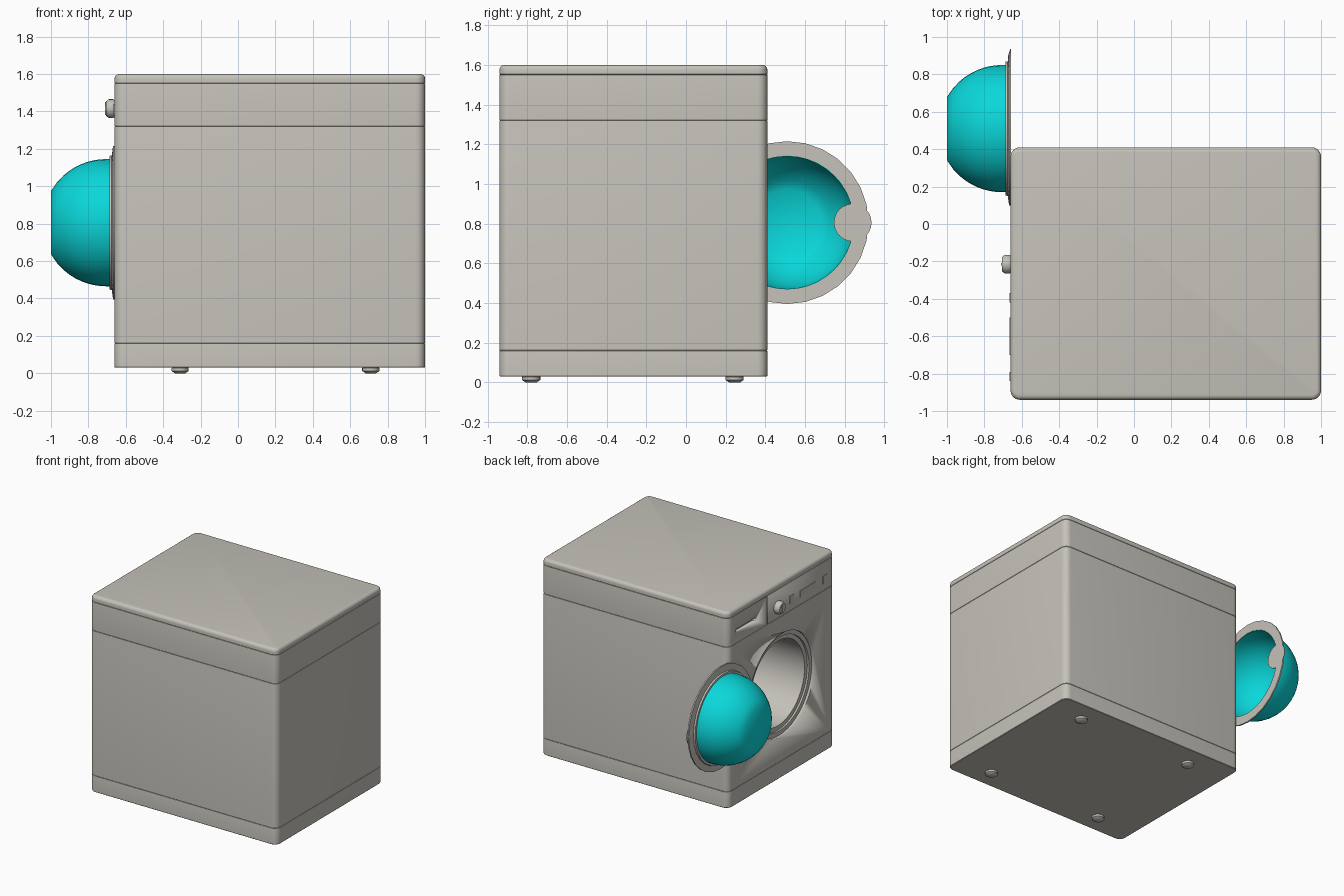
import bpy, bmesh
from math import sin, cos, pi, sqrt, radians
from mathutils import Matrix, Vector

if "Cube" in bpy.data.objects:
    bpy.data.objects.remove(bpy.data.objects["Cube"])


def material(name, colour):
    m = bpy.data.materials.new(name)
    m.use_nodes = True
    m.diffuse_color = (*colour, 1)
    m.node_tree.nodes["Principled BSDF"].inputs["Base Color"].default_value = (*colour, 1)
    return m


GREY = material("warm grey enamel", (0.56, 0.54, 0.49))
CYAN = material("cyan glass", (0.003, 0.68, 0.70))

# Cabinet limits; the loading face looks towards -x
X0, X1, Y0, Y1 = -0.66, 1.0, -0.94, 0.41
DOOR_Y, DOOR_Z = 0.51, 0.805
HOLE_Y, HOLE_Z = -0.27, 0.77


def finish(name, bm, mat):
    bmesh.ops.recalc_face_normals(bm, faces=bm.faces)
    mesh = bpy.data.meshes.new(name)
    bm.to_mesh(mesh)
    bm.free()
    ob = bpy.data.objects.new(name, mesh)
    bpy.context.collection.objects.link(ob)
    mesh.materials.append(mat)
    bpy.ops.object.select_all(action="DESELECT")
    ob.select_set(True)
    bpy.context.view_layer.objects.active = ob
    bpy.ops.object.shade_smooth_by_angle(angle=radians(35))
    return ob


def block(bm, lo, hi):
    lo, hi = Vector(lo), Vector(hi)
    matrix = Matrix.Translation((lo + hi) / 2) @ Matrix.Diagonal((*(hi - lo), 1))
    bmesh.ops.create_cube(bm, size=1, matrix=matrix)


def slab(name, z0, z1, top_round=0.003):
    """Cabinet section with rounded upright corners and a softened rim."""
    bm = bmesh.new()
    block(bm, (X0, Y0, z0), (X1, Y1, z1))
    upright = [e for e in bm.edges if abs(e.verts[0].co.z - e.verts[1].co.z) > 0.01]
    bmesh.ops.bevel(bm, geom=upright, offset=0.05, segments=6, profile=0.5, affect="EDGES")
    for z, size, steps in ((z1, top_round, 4), (z0, 0.003, 1)):
        rim = [e for e in bm.edges if all(abs(v.co.z - z) < 1e-5 for v in e.verts)]
        bmesh.ops.bevel(bm, geom=rim, offset=size, segments=steps, profile=0.5, affect="EDGES")
    return finish(name, bm, GREY)


def lathe(name, profile, centre, mat, sides=32, closed=False):
    """Turn (radius, offset) points around an axis; axis is x unless upright."""
    bm = bmesh.new()
    rings = []
    for r, x in profile:
        if r == 0:
            rings.append([bm.verts.new((x, 0, 0))] * sides)
        else:
            rings.append([bm.verts.new((x, r * cos(2 * pi * i / sides), r * sin(2 * pi * i / sides)))
                          for i in range(sides)])
    pairs = list(zip(rings, rings[1:]))
    if closed:
        pairs.append((rings[-1], rings[0]))
    for a, b in pairs:
        for i in range(sides):
            j = (i + 1) % sides
            bm.faces.new(list(dict.fromkeys((a[i], a[j], b[j], b[i]))))
    bmesh.ops.translate(bm, verts=bm.verts, vec=centre)
    return finish(name, bm, mat)


def cut(target, cutter):
    mod = target.modifiers.new("cut", "BOOLEAN")
    mod.operation, mod.object, mod.solver = "DIFFERENCE", cutter, "EXACT"
    cutter.hide_render = True
    bpy.context.view_layer.objects.active = target
    bpy.ops.object.modifier_apply(modifier=mod.name)
    bpy.data.objects.remove(cutter)


# Cabinet sections
slab("plinth", 0.03, 0.16)
cabinet = slab("cabinet", 0.16, 1.32)
panel = slab("control_panel", 1.32, 1.55)
slab("lid", 1.55, 1.6, 0.025)

# Stepped door recess and hollow drum
cut(cabinet, lathe("drum_cutter",
                   [(0, -0.1), (0.41, -0.1), (0.41, 0.02), (0.375, 0.02), (0.375, 0.035),
                    (0.34, 0.035), (0.34, 0.85), (0, 0.85)],
                   (X0, HOLE_Y, HOLE_Z), GREY, 48))

# Drawer slot and drawer seam on the control panel
bm = bmesh.new()
block(bm, (X0 - 0.1, 0.06, 1.405), (X0 + 0.03, 0.31, 1.435))
cut(panel, finish("slot_cutter", bm, GREY))
bm = bmesh.new()
block(bm, (X0 - 0.1, -0.093, 1.3), (X0 + 0.008, -0.087, 1.57))
cut(panel, finish("seam_cutter", bm, GREY))

# Program knob
lathe("program_knob", [(0, 0.01), (0.042, 0.01), (0.05, -0.008), (0.05, -0.03),
                       (0.038, -0.047), (0, -0.047)], (X0, -0.215, 1.415), GREY, 24)
bm = bmesh.new()
block(bm, (X0 - 0.052, -0.221, 1.38), (X0 - 0.04, -0.209, 1.45))
finish("knob_grip", bm, GREY)

# Buttons and display plate
for name, ya, yb, h in (("left_button", -0.42, -0.37, 0.03), ("display", -0.70, -0.50, 0.025),
                        ("right_button", -0.84, -0.79, 0.03)):
    bm = bmesh.new()
    block(bm, (X0 - 0.005, ya, 1.41 - h), (X0 + 0.005, yb, 1.41 + h))
    finish(name, bm, GREY)

# Feet
for side, x in (("right", -0.31), ("left", 0.71)):
    for end, y in (("front", -0.78), ("back", 0.245)):
        foot = lathe(f"{end}_{side}_foot", [(0, 0), (0.028, 0), (0.046, 0.012), (0.046, 0.028),
                                            (0.036, 0.036), (0, 0.036)], (0, 0, 0), GREY, 20)
        foot.data.transform(Matrix.Translation((x, y, 0)) @ Matrix.Rotation(-pi / 2, 4, "Y"))

# Door frame, swung fully open
lathe("door_frame", [(0.338, -0.657), (0.41, -0.657), (0.41, -0.668), (0.36, -0.675),
                     (0.357, -0.688), (0.338, -0.688)], (0, DOOR_Y, DOOR_Z), GREY, 28, closed=True)

# Door handle tab
handle = lathe("door_handle", [(0, -0.657), (0.095, -0.657), (0.095, -0.662), (0.06, -0.674),
                               (0, -0.674)], (0, 0.84, DOOR_Z), GREY, 24)

# Glass bowl: spherical wall with a flat end
R, MID, STEPS = 0.34, -0.705, 9


def wall(radius, end):
    points = [(radius, -0.66)]
    for i in range(STEPS + 1):
        x = MID + (end - MID) * i / STEPS
        points.append((sqrt(radius ** 2 - (x - MID) ** 2), x))
    return points + [(0, end)]


outer, inner = wall(R, -1.0), wall(R - 0.006, -0.994)
lathe("glass_bowl", outer[::-1] + inner, (0, DOOR_Y, DOOR_Z), CYAN, 40)
